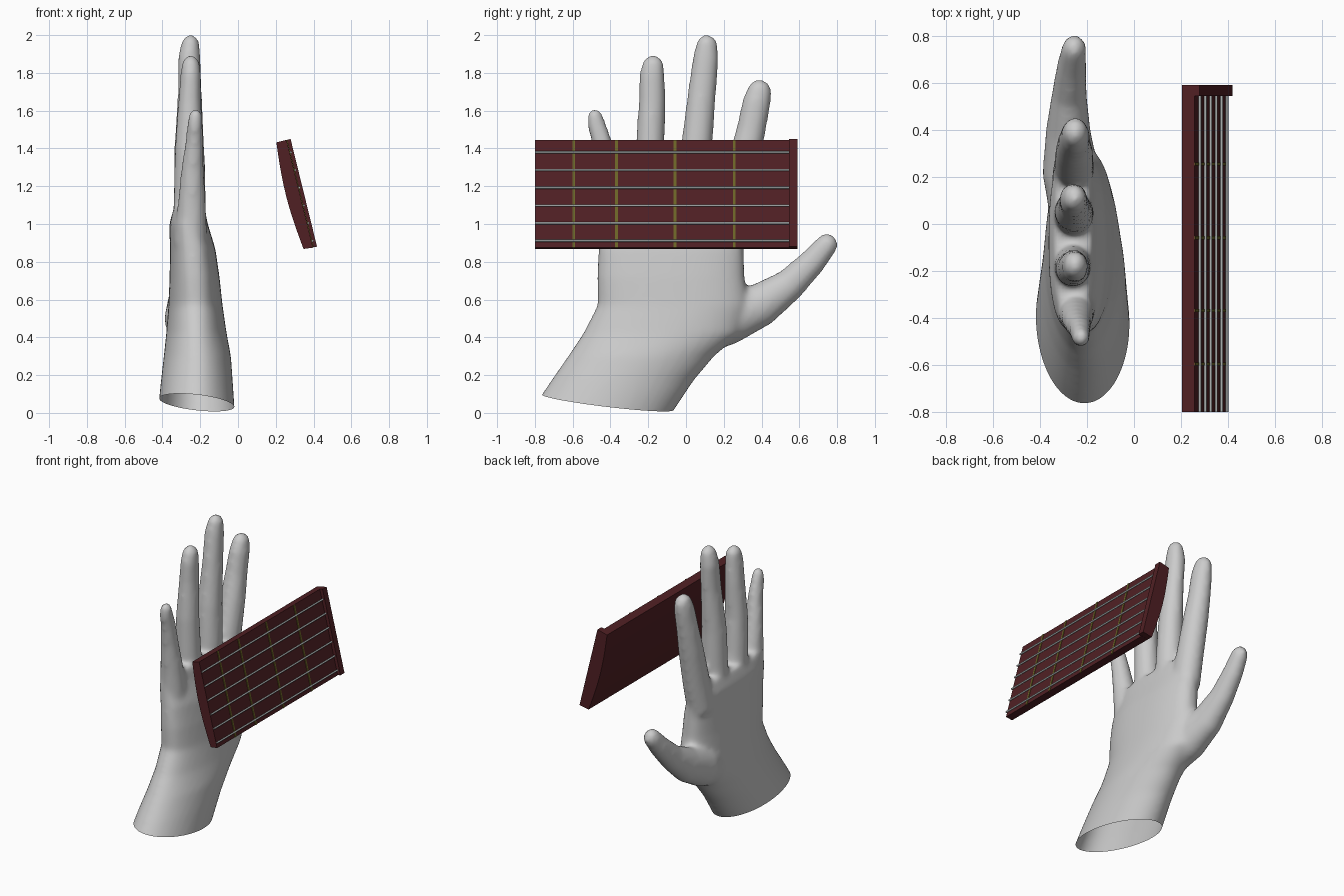
import bpy, bmesh, math
from mathutils import Vector

if "Cube" in bpy.data.objects:
    bpy.data.objects.remove(bpy.data.objects["Cube"])

# ---------- helpers ----------
def material(name, rgb):
    m = bpy.data.materials.new(name)
    m.diffuse_color = (*rgb, 1)
    m.use_nodes = True
    m.node_tree.nodes["Principled BSDF"].inputs["Base Color"].default_value = m.diffuse_color
    return m

def finish(bm, name, mat=None):
    bmesh.ops.recalc_face_normals(bm, faces=bm.faces)
    me = bpy.data.meshes.new(name)
    bm.to_mesh(me)
    bm.free()
    ob = bpy.data.objects.new(name, me)
    bpy.context.collection.objects.link(ob)
    if mat:
        me.materials.append(mat)
    return ob

def loft(bm, rings):
    """Closed skin through rings of equal point count."""
    loops = [[bm.verts.new(p) for p in r] for r in rings]
    for a, b in zip(loops, loops[1:]):
        n = len(a)
        for i in range(n):
            bm.faces.new((a[i], a[(i + 1) % n], b[(i + 1) % n], b[i]))
    bm.faces.new(loops[0][::-1])
    bm.faces.new(loops[-1])

def finger(bm, pts, n=20):
    """Round tube along (x, y, z, side radius, x radius) points with a domed tip."""
    pts = [(Vector(p[:3]), p[3], p[4]) for p in pts]
    dirs = [(pts[min(i + 1, len(pts) - 1)][0] - pts[max(i - 1, 0)][0]).normalized()
            for i in range(len(pts))]
    rings = [(c, rs, rx, d) for (c, rs, rx), d in zip(pts, dirs)]
    c, rs, rx, d = rings[-1]
    for a in (25, 50, 70, 85):
        s, k = math.sin(math.radians(a)), math.cos(math.radians(a))
        rings.append((c + d * rs * s, rs * k, rx * k, d))
    out = []
    for c, rs, rx, d in rings:
        side = d.cross(Vector((1, 0, 0))).normalized()
        up = side.cross(d).normalized()
        out.append([c + side * rs * math.cos(t) + up * rx * math.sin(t)
                    for t in (2 * math.pi * i / n for i in range(n))])
    loft(bm, out)

def prism(name, profile, y0, y1, mat):
    """Extrude an (x, z) profile along y."""
    bm = bmesh.new()
    loft(bm, [[(x, y, z) for x, z in profile] for y in (y0, y1)])
    return finish(bm, name, mat)

# ---------- hand ----------
bm = bmesh.new()
# forearm and palm slices: z, y min, y max, x centre, x radius, squareness
palm = [(-.10, -.89, -.14, -.22, .21, 2), (.05, -.795, -.04, -.22, .20, 2),
        (.17, -.715, .04, -.218, .19, 2), (.30, -.625, .15, -.215, .178, 2),
        (.42, -.545, .29, -.22, .16, 2.1), (.57, -.467, .33, -.225, .143, 2.3),
        (.72, -.47, .31, -.23, .132, 2.4), (.87, -.463, .305, -.24, .12, 2.5),
        (1.0, -.455, .31, -.262, .102, 2.5), (1.09, -.44, .31, -.258, .08, 2.5)]
rings = []
for z, a, b, xc, rx, e in palm:
    ring = []
    for i in range(40):
        t = 2 * math.pi * i / 40
        c, s = math.cos(t), math.sin(t)
        ring.append((xc + rx * math.copysign(abs(c) ** (2 / e), c),
                     (a + b) / 2 + (b - a) / 2 * math.copysign(abs(s) ** (2 / e), s), z))
    rings.append(ring)
loft(bm, rings)
# index, middle, ring, little finger, thumb
finger(bm, [(-.26, .20, .90, .10, .09), (-.255, .25, 1.10, .095, .085), (-.255, .31, 1.35, .085, .08),
            (-.255, .345, 1.50, .078, .07), (-.25, .375, 1.65, .075, .062), (-.25, .388, 1.70, .066, .055)])
finger(bm, [(-.26, .04, .90, .10, .09), (-.255, .045, 1.15, .09, .085), (-.258, .055, 1.40, .084, .08),
            (-.255, .085, 1.70, .075, .063), (-.258, .105, 1.88, .069, .06), (-.253, .11, 1.945, .058, .05)])
finger(bm, [(-.26, -.16, .90, .10, .09), (-.26, -.18, 1.15, .085, .08), (-.26, -.19, 1.40, .077, .075),
            (-.255, -.18, 1.65, .071, .062), (-.25, -.18, 1.79, .068, .055), (-.25, -.175, 1.835, .06, .05)])
finger(bm, [(-.25, -.35, .90, .10, .09), (-.245, -.385, 1.10, .075, .075), (-.24, -.42, 1.30, .058, .06),
            (-.23, -.45, 1.45, .053, .046), (-.228, -.475, 1.53, .049, .041), (-.225, -.482, 1.57, .042, .036)])
finger(bm, [(-.25, 0, .42, .14, .10), (-.27, .22, .50, .14, .12), (-.28, .40, .575, .115, .095),
            (-.275, .55, .68, .086, .075), (-.265, .67, .80, .072, .063), (-.255, .745, .89, .06, .053)])
hand = finish(bm, "hand")

# fuse the parts into one soft skin
bpy.context.view_layer.objects.active = hand
rm = hand.modifiers.new("fuse", 'REMESH')
rm.mode = 'VOXEL'
rm.voxel_size = .016
sm = hand.modifiers.new("soften", 'SMOOTH')
sm.factor = .5
sm.iterations = 10
skin = bpy.data.meshes.new_from_object(hand.evaluated_get(bpy.context.evaluated_depsgraph_get()))
hand.modifiers.clear()
hand.data = skin

# open slanted cut at the wrist
bm = bmesh.new()
bm.from_mesh(skin)
bmesh.ops.bisect_plane(bm, geom=bm.verts[:] + bm.edges[:] + bm.faces[:], dist=1e-5,
                       plane_co=(-.22, -.42, .056), plane_no=(.12, .12, 1), clear_inner=True)
for f in bm.faces:
    f.smooth = True
bm.to_mesh(skin)
bm.free()

# ---------- guitar neck ----------
wood = material("dark_wood", (.08, .014, .017))
brass = material("fret_brass", (.15, .13, .02))
steel = material("string_steel", (.42, .45, .45))

low, high = Vector((.397, .875)), Vector((.257, 1.445))
nrm = Vector((.971, .2385))

def face(t, out=0):
    """Point on the tilted playing face, t from lower to upper edge."""
    return low.lerp(high, t) + nrm * out

# back of the neck bows towards the hand
back_top, back_low = Vector((.203, 1.432)), Vector((.347, .868))
back = [back_top.lerp(back_low, i / 10) - nrm * .02 * math.sin(math.pi * i / 10) for i in range(11)]

prism("fretboard", [face(0), face(1)] + back, -.8, .55, wood)
prism("nut", [face(0, .022), face(1, .022)] + back, .545, .59, wood)

for i, y in enumerate((-.595, -.368, -.058, .255)):
    prism(f"fret_{i + 1}", [face(0, -.004), face(0, .004), face(1, .004), face(1, -.004)],
          y - .007, y + .007, brass)

for i in range(6):
    c = face((.06 + .1 * 1.645 * i), .007)
    prism(f"string_{i + 1}", [(c.x + .006 * math.cos(a), c.y + .006 * math.sin(a))
          for a in (math.pi * k / 4 for k in range(8))], -.8, .55, steel)
    s = bpy.data.objects[f"string_{i + 1}"]
    # smooth only the round sides of the string
    for p in s.data.polygons:
        p.use_smooth = len(p.vertices) == 4
